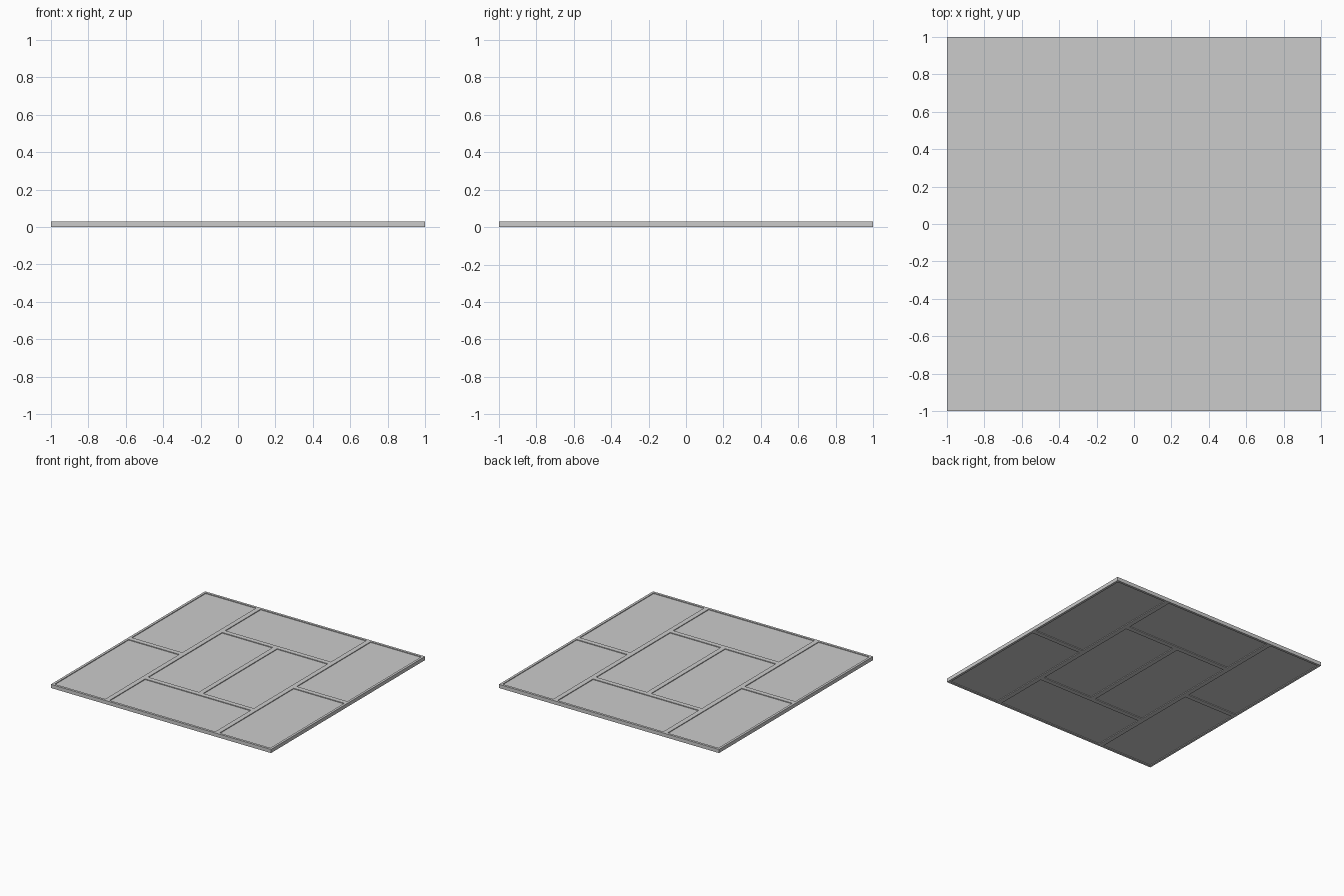
import bpy, bmesh
from mathutils import Matrix

if "Cube" in bpy.data.objects:
    bpy.data.objects.remove(bpy.data.objects["Cube"])

H = 0.03        # mat thickness
RIM = 0.02      # border width
RECESS = 0.006  # depth of the sunken faces


def mat_panel(name, cx, cy, sx, sy):
    """Flat rectangular mat with a raised border on top and underside."""
    bm = bmesh.new()
    bmesh.ops.create_cube(bm, size=1, matrix=Matrix.Translation((cx, cy, H / 2))
                          @ Matrix.Diagonal((sx, sy, H, 1)))
    bm.normal_update()
    for face in [f for f in bm.faces if abs(f.normal.z) > 0.9]:
        sign = 1 if face.normal.z > 0 else -1
        # inset the border, then sink the middle with vertical walls
        bmesh.ops.inset_region(bm, faces=[face], thickness=RIM, use_even_offset=True)
        new = bmesh.ops.extrude_face_region(bm, geom=[face])["geom"]
        verts = [v for v in new if isinstance(v, bmesh.types.BMVert)]
        bmesh.ops.translate(bm, verts=verts, vec=(0, 0, -sign * RECESS))
        if face.is_valid:
            bmesh.ops.delete(bm, geom=[face], context='FACES_ONLY')
    bmesh.ops.recalc_face_normals(bm, faces=bm.faces)
    mesh = bpy.data.meshes.new(name)
    bm.to_mesh(mesh)
    bm.free()
    bpy.context.collection.objects.link(bpy.data.objects.new(name, mesh))


# side columns: two lengthwise mats each
for side, x in (("left", -0.75), ("right", 0.75)):
    for end, y in (("front", -0.5), ("back", 0.5)):
        mat_panel(f"{side}_{end}_mat", x, y, 0.5, 1)

# crosswise mats at front and back of the middle column
for end, y in (("front", -0.75), ("back", 0.75)):
    mat_panel(f"middle_{end}_mat", 0, y, 1, 0.5)

# pair of lengthwise mats in the centre
for side, x in (("left", -0.25), ("right", 0.25)):
    mat_panel(f"centre_{side}_mat", x, 0, 0.5, 1)
